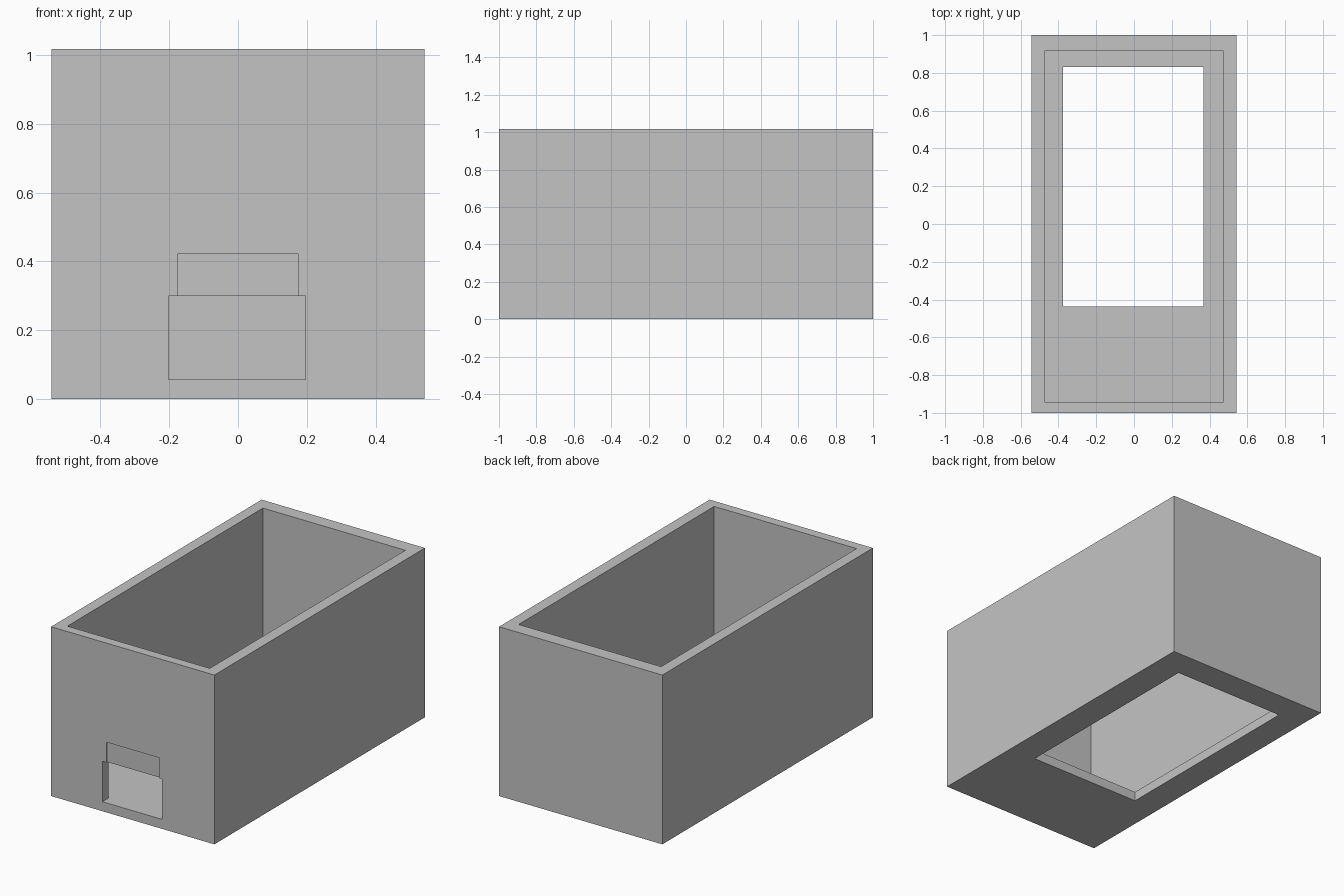
import bpy

cube = bpy.data.objects.get("Cube")
if cube:
    bpy.data.objects.remove(cube, do_unlink=True)

grey = bpy.data.materials.new("plain grey")
grey.use_nodes = True
colour = (0.55, 0.55, 0.55, 1)
grey.diffuse_color = colour
grey.node_tree.nodes["Principled BSDF"].inputs["Base Color"].default_value = colour


def block(name, x, y, z):
    """Box spanning the given (min, max) ranges."""
    spans = (x, y, z)
    bpy.ops.mesh.primitive_cube_add(size=1, location=[sum(s) / 2 for s in spans])
    ob = bpy.context.object
    ob.name = name
    ob.scale = [s[1] - s[0] for s in spans]
    bpy.ops.object.transform_apply(location=True, rotation=False, scale=True)
    ob.data.materials.append(grey)
    return ob


FLOOR, TOP = 0.057, 1.018

# Outer body
body = block("open_box", (-0.543, 0.543), (-1, 1), (0, TOP))

# Cavity, floor opening, front doorway and the shallow recess above it
cutters = [
    block("cavity_cutter", (-0.475, 0.473), (-0.943, 0.915), (FLOOR, TOP + 0.2)),
    block("floor_opening_cutter", (-0.375, 0.367), (-0.438, 0.83), (-0.2, FLOOR + 0.1)),
    block("doorway_cutter", (-0.202, 0.196), (-1.2, -0.9), (FLOOR, 0.3)),
    block("recess_cutter", (-0.176, 0.174), (-1.2, -0.992), (0.25, 0.422)),
]
for cutter in cutters:
    cutter.hide_render = True
    cutter.hide_set(True)
    cutter.display_type = 'WIRE'
    mod = body.modifiers.new(cutter.name, 'BOOLEAN')
    mod.operation = 'DIFFERENCE'
    mod.solver = 'EXACT'
    mod.object = cutter

# Apply the cuts and drop the helpers
bpy.ops.object.select_all(action='DESELECT')
body.select_set(True)
bpy.context.view_layer.objects.active = body
for mod in list(body.modifiers):
    bpy.ops.object.modifier_apply(modifier=mod.name)
for cutter in cutters:
    bpy.data.objects.remove(cutter, do_unlink=True)
